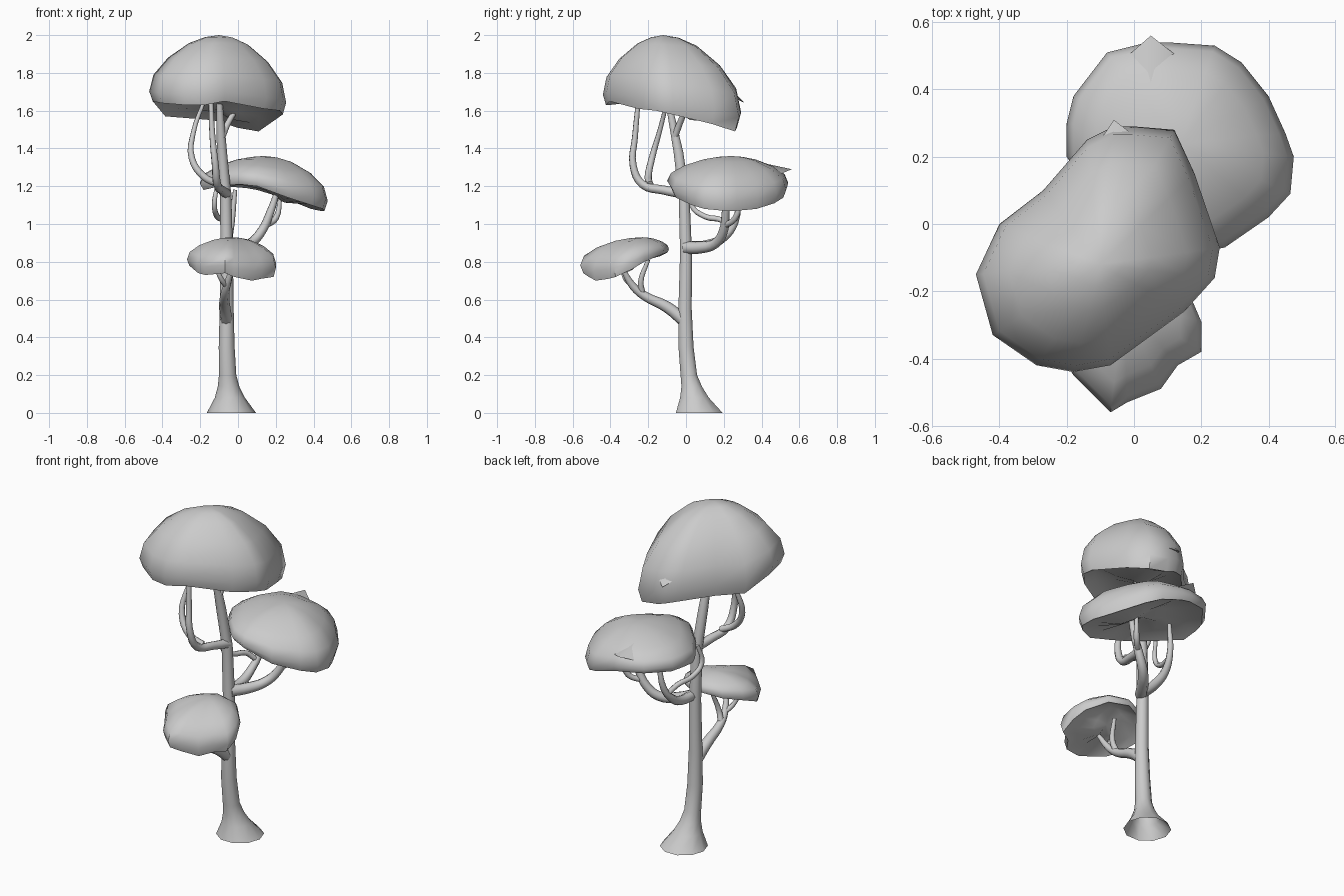
import bpy
import bmesh
from math import cos, sin, tau
from mathutils import Vector

default_cube = bpy.data.objects.get("Cube")
if default_cube:
    bpy.data.objects.remove(default_cube, do_unlink=True)

# One plain clay colour for the whole tree
clay = bpy.data.materials.new("clay_grey")
clay.use_nodes = True
clay.diffuse_color = (0.6, 0.6, 0.6, 1)
shader = next(n for n in clay.node_tree.nodes if n.type == "BSDF_PRINCIPLED")
shader.inputs["Base Color"].default_value = clay.diffuse_color


def add_mesh(name, mesh):
    """Link a mesh, give it the clay material and shade it smooth."""
    obj = bpy.data.objects.new(name, mesh)
    bpy.context.collection.objects.link(obj)
    mesh.materials.clear()
    mesh.materials.append(clay)
    bpy.ops.object.select_all(action="DESELECT")
    obj.select_set(True)
    bpy.context.view_layer.objects.active = obj
    bpy.ops.object.shade_smooth_by_angle(angle=1)


def loft(name, rings, hubs):
    """Skin closed rings of points; hubs pairs a ring with its fan centre."""
    bm = bmesh.new()
    loops = [[bm.verts.new(p) for p in ring] for ring in rings]
    count = len(loops[0])
    for low, high in zip(loops, loops[1:]):
        for i in range(count):
            j = (i + 1) % count
            bm.faces.new((low[i], low[j], high[j], high[i]))
    for index, centre in hubs:
        hub = bm.verts.new(centre)
        ring = loops[index]
        for i in range(count):
            bm.faces.new((ring[i], ring[(i + 1) % count], hub))
    bmesh.ops.recalc_face_normals(bm, faces=bm.faces)
    mesh = bpy.data.meshes.new(name)
    bm.to_mesh(mesh)
    bm.free()
    add_mesh(name, mesh)


def limb(name, points):
    """Tapering round limb through points given as (x, y, z, radius)."""
    curve = bpy.data.curves.new(name + "_path", "CURVE")
    curve.dimensions = "3D"
    curve.bevel_depth = 1
    curve.bevel_resolution = 2
    curve.resolution_u = 4
    curve.use_fill_caps = True
    spline = curve.splines.new("BEZIER")
    spline.bezier_points.add(len(points) - 1)
    for knot, (x, y, z, radius) in zip(spline.bezier_points, points):
        knot.co = (x, y, z)
        knot.radius = radius
        knot.handle_left_type = knot.handle_right_type = "AUTO"
    helper = bpy.data.objects.new(name + "_helper", curve)
    bpy.context.collection.objects.link(helper)
    graph = bpy.context.evaluated_depsgraph_get()
    mesh = bpy.data.meshes.new_from_object(helper.evaluated_get(graph))
    bpy.data.objects.remove(helper, do_unlink=True)
    add_mesh(name, mesh)


# Dome section, underside to crest: (share of the outline, share of the height)
SECTION = [(.35, .12), (.75, .09), (.95, 0), (1, .15), (.94, .4),
           (.73, .66), (.43, .88), (.2, .97)]


def crown(name, crest, fullness, outline):
    """Leaf dome lofted from a rim outline, with a shallow underside."""
    crest = Vector(crest)
    rings = []
    for share, height in SECTION:
        ring = [crest.lerp(Vector(point), share) for point in outline]
        for spot, point in zip(ring, outline):
            spot.z = point[2] + (crest.z - point[2]) * height ** fullness
        rings.append(ring)
    middle = sum(rings[0], Vector()) / len(outline)
    loft(name, rings, [(0, middle), (-1, crest)])


# Trunk with a flared open foot, level rings given as (x, y, z, radius)
trunk = [
    (-.035, .07, 0, .13), (-.043, .045, .08, .08), (-.05, .03, .14, .057),
    (-.055, .015, .2, .046), (-.06, 0, .35, .042), (-.06, -.005, .55, .037),
    (-.06, 0, .85, .033), (-.065, -.01, 1.15, .03), (-.085, -.04, 1.38, .027),
    (-.09, -.06, 1.48, .023), (-.1, -.1, 1.68, .015)]
SIDES = 10
turns = [tau * i / SIDES for i in range(SIDES)]
loft("trunk", [[(x + r * cos(t), y + r * sin(t), z) for t in turns]
               for x, y, z, r in trunk], [(-1, trunk[-1][:3])])
limb("trunk_fork", [(-.085, -.06, 1.46, .018), (-.05, -.03, 1.54, .016),
                    (.02, .02, 1.65, .012)])

# Limbs holding the top crown
limb("upper_limb", [(-.06, -.01, 1.16, .027), (-.085, -.12, 1.18, .024),
                    (-.11, -.23, 1.21, .022), (-.12, -.28, 1.31, .019),
                    (-.135, -.27, 1.46, .016), (-.145, -.25, 1.68, .012)])
limb("upper_limb_fork", [(-.1, -.19, 1.21, .019), (-.18, -.2, 1.25, .019),
                         (-.245, -.18, 1.35, .017), (-.235, -.14, 1.49, .013),
                         (-.18, -.1, 1.65, .01)])

# Limbs holding the middle crown
limb("middle_limb", [(-.05, 0, .875, .034), (0, .07, .875, .032),
                     (.07, .16, .9, .027), (.13, .2, .97, .024),
                     (.17, .21, 1.06, .021), (.21, .22, 1.18, .014)])
limb("middle_limb_fork", [(.14, .2, .99, .017), (.2, .26, 1.03, .016),
                          (.225, .29, 1.15, .01)])
limb("rear_limb", [(-.05, .02, .88, .028), (-.05, .12, .89, .027),
                   (-.05, .2, .93, .023), (-.035, .26, 1.01, .018),
                   (-.015, .28, 1.18, .011)])
limb("rear_limb_fork", [(-.05, .23, .98, .015), (-.08, .19, 1.02, .015),
                        (-.11, .1, 1.04, .015), (-.125, .03, 1.1, .014),
                        (-.11, .05, 1.21, .011)])

# Limbs holding the low crown
limb("low_limb", [(-.06, 0, .48, .034), (-.07, -.1, .56, .03),
                  (-.07, -.22, .62, .024), (-.06, -.28, .67, .02),
                  (-.03, -.34, .77, .012)])
limb("low_limb_fork", [(-.07, -.23, .63, .018), (-.05, -.24, .69, .016),
                       (-.03, -.2, .81, .011)])
limb("low_limb_twig", [(-.06, -.28, .67, .015), (-.09, -.32, .71, .013),
                       (-.12, -.34, .78, .01)])

# Leaf crowns, each outline runs anticlockwise round the rim
crown("top_crown", (-.1, -.12, 2), 1, [
    (-.47, -.15, 1.65), (-.42, -.33, 1.64), (-.29, -.42, 1.63),
    (-.18, -.44, 1.63), (-.07, -.42, 1.65), (.15, -.26, 1.61),
    (.24, -.16, 1.6), (.255, -.07, 1.58), (.18, .15, 1.53),
    (.12, .28, 1.49), (0, .29, 1.51), (-.06, .29, 1.53),
    (-.14, .25, 1.55), (-.27, .1, 1.56), (-.4, 0, 1.57)])
crown("middle_crown", (.14, .24, 1.36), .9, [
    (-.2, .3, 1.19), (-.2, .2, 1.18), (-.11, .06, 1.2), (0, -.06, 1.21),
    (.1, -.1, 1.2), (.27, -.07, 1.14), (.4, .02, 1.1), (.465, .09, 1.08),
    (.475, .2, 1.07), (.45, .27, 1.07), (.4, .38, 1.08),
    (.32, .48, 1.11), (.24, .53, 1.14), (.1, .54, 1.18),
    (.04, .54, 1.19), (-.08, .51, 1.2), (-.18, .38, 1.19)])
crown("low_crown", (-.03, -.23, .93), .8, [
    (-.27, -.3, .78), (-.22, -.38, .74), (-.18, -.45, .73),
    (-.07, -.56, .74), (-.02, -.53, .72), (.08, -.49, .7),
    (.13, -.42, .71), (.2, -.38, .72), (.2, -.29, .76),
    (.17, -.22, .8), (.08, -.12, .84), (-.05, -.09, .85),
    (-.15, -.13, .83), (-.23, -.21, .81)])

# Pointed leaf tips at the back of the two larger crowns
loft("top_leaf_tip", [[(-.14, .19, 1.7), (-.05, .16, 1.8), (.08, .2, 1.7)]],
     [(0, (-.06, .31, 1.64))])
loft("middle_leaf_tip", [[(-.03, .49, 1.26), (.05, .42, 1.32),
                          (.14, .49, 1.26)]], [(0, (.05, .56, 1.29))])
